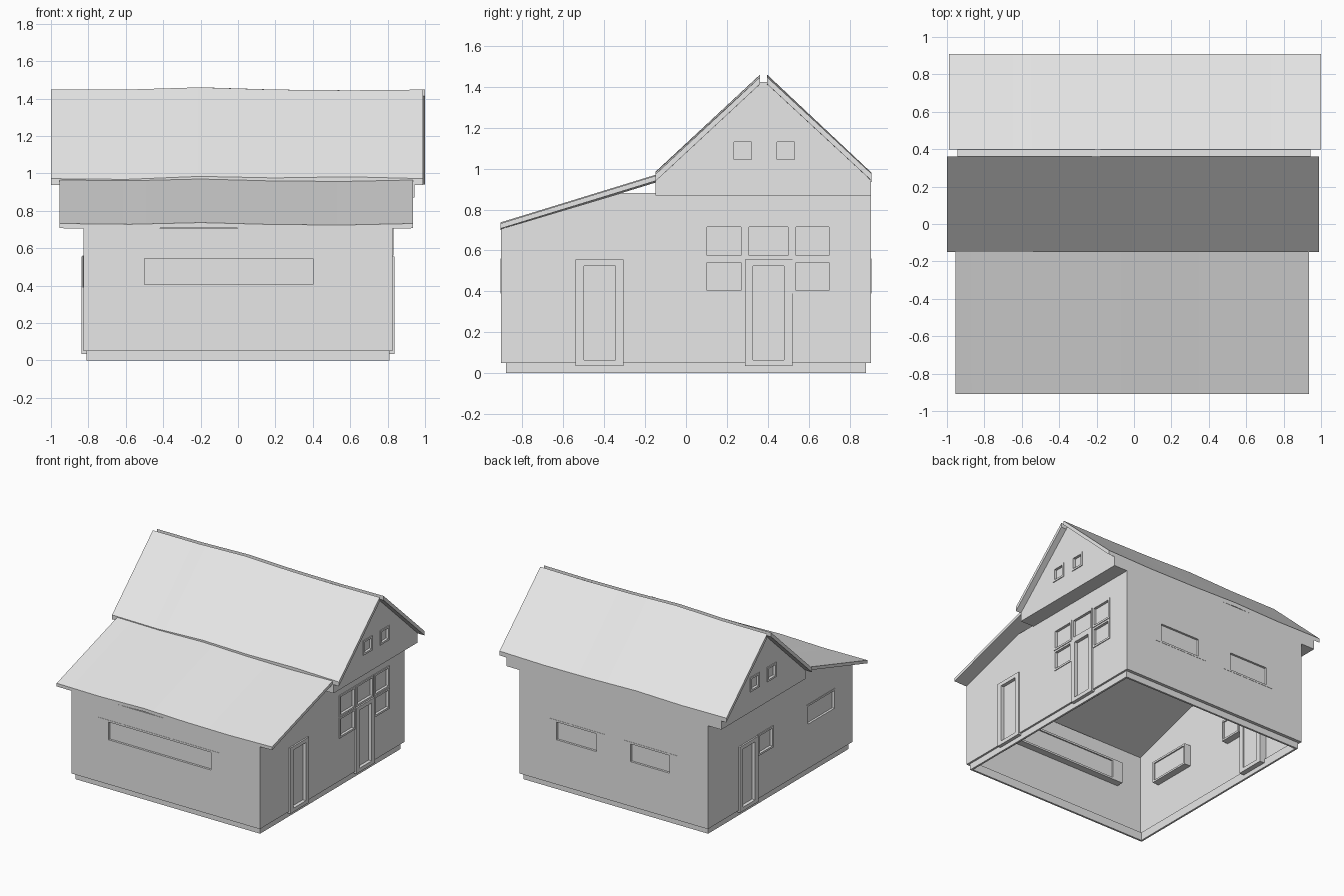
import bpy
import bmesh

cube = bpy.data.objects.get("Cube")
if cube:
    bpy.data.objects.remove(cube, do_unlink=True)

grey = bpy.data.materials.new("light_grey")
grey.use_nodes = True
GREY = (0.8, 0.8, 0.8, 1)
grey.diffuse_color = GREY
grey.node_tree.nodes["Principled BSDF"].inputs["Base Color"].default_value = GREY


def finish(name, bm):
    bmesh.ops.recalc_face_normals(bm, faces=bm.faces)
    mesh = bpy.data.meshes.new(name)
    bm.to_mesh(mesh)
    bm.free()
    mesh.materials.append(grey)
    ob = bpy.data.objects.new(name, mesh)
    bpy.context.scene.collection.objects.link(ob)
    return ob


def add_box(bm, lo, hi):
    verts = bmesh.ops.create_cube(bm, size=1)["verts"]
    for v in verts:
        for i in range(3):
            v.co[i] = (lo[i] + hi[i]) / 2 + v.co[i] * (hi[i] - lo[i])


def prism(name, profile, x0, x1):
    """Extrude a (y, z) outline along x."""
    bm = bmesh.new()
    face = bm.faces.new([bm.verts.new((x0, y, z)) for y, z in profile])
    new = bmesh.ops.extrude_face_region(bm, geom=[face])["geom"]
    for v in new:
        if isinstance(v, bmesh.types.BMVert):
            v.co.x = x1
    return finish(name, bm)


def boxes(name, spans):
    bm = bmesh.new()
    for lo, hi in spans:
        add_box(bm, lo, hi)
    return finish(name, bm)


# Walls
WX, Y0, Y1, T = 0.825, -0.905, 0.905, 0.015
BASE, ATTIC, EAVE = 0.05, 0.88, 0.705
side = [(Y0, BASE), (Y1, BASE), (Y1, ATTIC), (-0.32, ATTIC), (Y0, EAVE)]
walls = {
    ("x", 1): prism("right_wall", side, WX - T, WX),
    ("x", -1): prism("left_wall", side, -WX, -WX + T),
    ("y", -1): boxes("front_wall", [((-WX, Y0, BASE), (WX, Y0 + T, EAVE))]),
    ("y", 1): boxes("back_wall", [((-WX, Y1 - T, BASE), (WX, Y1, ATTIC))]),
}

# Plinth
PX, PY = 0.81, 0.88
boxes("plinth", [
    ((-PX, -PY, 0), (PX, -PY + T, BASE)), ((-PX, PY - T, 0), (PX, PY, BASE)),
    ((-PX, -PY, 0), (-PX + T, PY, BASE)), ((PX - T, -PY, 0), (PX, PY, BASE))])
boxes("wall_ledge", [
    ((-WX, Y0, BASE), (WX, -PY + T, BASE + T)), ((-WX, PY - T, BASE), (WX, Y1, BASE + T)),
    ((-WX, Y0, BASE), (-PX + T, Y1, BASE + T)), ((PX - T, Y0, BASE), (WX, Y1, BASE + T))])

# Overhanging attic
GX = 0.943
attic = prism("attic", [(-0.15, 0.87), (Y1, 0.87), (Y1, 0.945), (0.4, 1.425),
                        (0.36, 1.425), (-0.15, 0.94)], -GX, GX)
walls["x", 2] = walls["x", -2] = attic


def opening(name, wall, u0, u1, z0, z1, bar_u=0.015, bar_z=0.015, depth=0.07, out=0.006):
    """Cut a hole in a wall and fit a frame with a recessed panel."""
    axis, s = wall
    face = (GX if abs(s) == 2 else WX) if axis == "x" else Y1
    s = 1 if s > 0 else -1

    def span(a0, a1, b0, b1, d0, d1):
        p, q = sorted((s * (face + d0), s * (face + d1)))
        if axis == "x":
            return (p, a0, b0), (q, a1, b1)
        return (a0, p, b0), (a1, q, b1)

    cutter = boxes(name + "_cutter", [span(u0 + 0.002, u1 - 0.002, z0 + 0.002, z1 - 0.002, -depth, 0.03)])
    cutter.hide_render = True
    cutter.hide_set(True)
    mod = walls[wall].modifiers.new(name, "BOOLEAN")
    mod.object, mod.operation, mod.solver = cutter, "DIFFERENCE", "EXACT"
    boxes(name, [
        span(u0, u0 + bar_u, z0, z1, -depth, out),
        span(u1 - bar_u, u1, z0, z1, -depth, out),
        span(u0, u1, z0, z0 + bar_z, -depth, out),
        span(u0, u1, z1 - bar_z, z1, -depth, out),
        span(u0, u1, z0, z1, -depth + 0.01, -0.015)])


# Long windows in the front, back and left walls
LOW, HIGH = 0.39, 0.56
opening("front_window", ("y", -1), -0.59, 0.49, LOW, HIGH, bar_u=0.09, out=0.002)
for name, a, b in (("back_window_left", 0.08, 0.57), ("back_window_right", -0.56, -0.08)):
    opening(name, ("y", 1), a, b, LOW, HIGH, bar_u=0.07, out=0.002)
opening("left_long_window", ("x", -1), -0.69, -0.33, LOW, HIGH, out=0.003)
opening("left_small_window", ("x", -1), 0.09, 0.28, LOW, HIGH)

# Doors
for name, wall, a, b in (("right_front_door", ("x", 1), -0.54, -0.305),
                         ("right_back_door", ("x", 1), 0.288, 0.52),
                         ("left_door", ("x", -1), 0.288, 0.52)):
    opening(name, wall, a, b, 0.035, 0.555, bar_u=0.04, bar_z=0.03, out=0.012)

# Window group around the right back door
for col, (a, b) in enumerate(((0.088, 0.285), (0.293, 0.513), (0.522, 0.715))):
    opening("right_upper_window_%d" % col, ("x", 1), a, b, 0.56, 0.73)
    if col != 1:
        opening("right_lower_window_%d" % col, ("x", 1), a, b, LOW, 0.555)

# Attic windows on both gables
for s, label in ((2, "right"), (-2, "left")):
    for i, a in enumerate((0.22, 0.43)):
        opening("%s_attic_window_%d" % (label, i), ("x", s), a, a + 0.115, 1.03, 1.145, depth=0.05)


def roof(name, x0, x1, low, high, thick, low_wave, high_wave):
    """Slab between an eave and a ridge whose edges sag slightly along x."""
    bm = bmesh.new()
    rings = []
    n = len(low_wave) - 1
    for i in range(n + 1):
        x = x0 + (x1 - x0) * i / n
        pts = []
        for (y, z), dz in ((low, low_wave[i]), (high, high_wave[i])):
            pts += [(x, y, z + dz), (x, y, z + dz - thick)]
        a, b, c, d = [bm.verts.new(p) for p in pts]
        rings.append((a, c, d, b))
    for r, q in zip(rings, rings[1:]):
        for k in range(4):
            m = (k + 1) % 4
            bm.faces.new((r[k], r[m], q[m], q[k]))
    bm.faces.new(rings[0])
    bm.faces.new(rings[-1])
    return finish(name, bm)


# Roof slopes
RIDGE = (0, 0, 0.012, 0, -0.004, 0)
SAG = (0, -0.004, 0.012, 0.004, 0.01, 0)
LOW_SAG = (0, -0.004, 0.005, -0.005, -0.008, 0)
slopes = [
    roof("main_roof_front", -1, 0.99, (-0.15, 0.972), (0.362, 1.448), 0.034, SAG, RIDGE),
    roof("main_roof_back", -0.99, 1, (0.908, 0.975), (0.397, 1.448), 0.034, LOW_SAG, RIDGE),
    roof("lower_roof", -0.955, 0.935, (-0.908, 0.732), (-0.14, 0.968), 0.025, LOW_SAG, LOW_SAG),
]
for ob in slopes:
    ob.select_set(True)
bpy.context.view_layer.objects.active = slopes[0]
bpy.ops.object.shade_smooth_by_angle()
